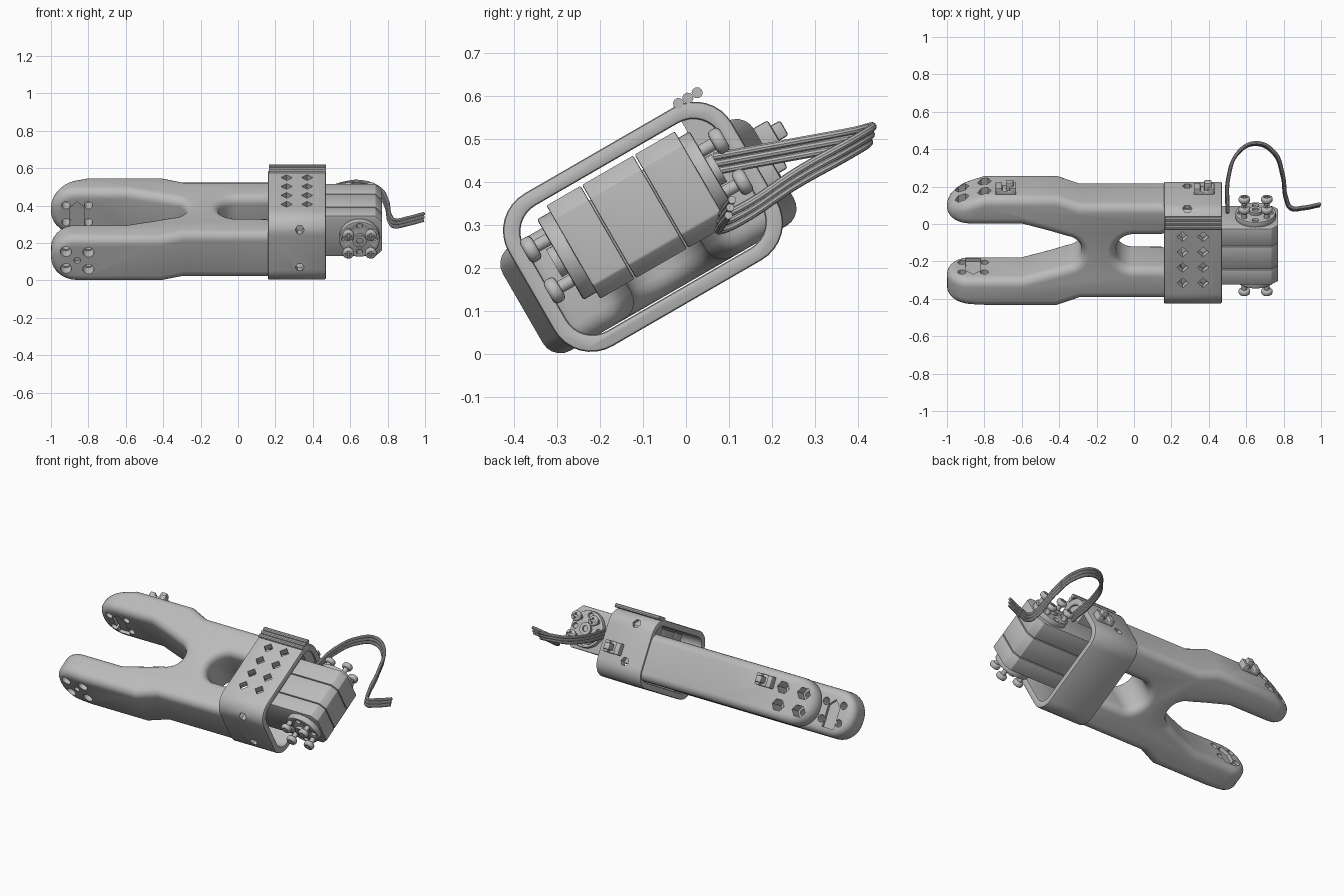
import bpy, bmesh, math
from mathutils import Matrix, Vector

cube = bpy.data.objects.get("Cube")
if cube:
    bpy.data.objects.remove(cube, do_unlink=True)

grey = bpy.data.materials.new("plain grey")
grey.use_nodes = True
COLOUR = (0.5, 0.5, 0.5, 1)
grey.diffuse_color = COLOUR
grey.node_tree.nodes["Principled BSDF"].inputs["Base Color"].default_value = COLOUR

# Tilted working frame: x along the gripper, u across it, v through its thickness
FRAME = Matrix.Translation((0, -0.1, 0.295)) @ Matrix.Rotation(math.radians(30), 4, 'X')
AXES = {'x': lambda p, q, d: (d, p, q),
        'u': lambda p, q, d: (p, d, q),
        'v': lambda p, q, d: (p, q, d)}


def select(ob):
    bpy.ops.object.select_all(action='DESELECT')
    ob.select_set(True)
    bpy.context.view_layer.objects.active = ob


def finish(ob):
    select(ob)
    bpy.ops.object.shade_smooth_by_angle(angle=math.radians(35))


def prism(name, outlines, axis, ranges, tip_round=0):
    """Extrude each outline along an axis over each (start, end) range."""
    bm = bmesh.new()
    for start, end in ranges:
        for line in outlines:
            low = [bm.verts.new(AXES[axis](p, q, start)) for p, q in line]
            top = [bm.verts.new(AXES[axis](p, q, end)) for p, q in line]
            bm.faces.new(low)
            bm.faces.new(top)
            for i in range(len(line)):
                j = (i + 1) % len(line)
                bm.faces.new((low[i], low[j], top[j], top[i]))
    bmesh.ops.recalc_face_normals(bm, faces=bm.faces)
    if tip_round:
        tips = [e for e in bm.edges if all(v.co.x < -0.999 for v in e.verts)
                and abs(e.verts[0].co.z - e.verts[1].co.z) < 0.001]
        bmesh.ops.bevel(bm, geom=tips, offset=tip_round, segments=7,
                        profile=0.5, affect='EDGES')
    mesh = bpy.data.meshes.new(name)
    bm.to_mesh(mesh)
    bm.free()
    mesh.materials.append(grey)
    ob = bpy.data.objects.new(name, mesh)
    bpy.context.collection.objects.link(ob)
    ob.matrix_world = FRAME
    return ob


def bevel(ob, width, segments, limit=60):
    mod = ob.modifiers.new("round", 'BEVEL')
    mod.width, mod.segments = width, segments
    mod.limit_method, mod.angle_limit = 'ANGLE', math.radians(limit)
    mod.use_clamp_overlap = False
    select(ob)
    bpy.ops.object.modifier_apply(modifier=mod.name)


def cut(ob, outlines, axis, ranges):
    tool = prism("cutter", outlines, axis, ranges)
    tool.hide_render = True
    mod = ob.modifiers.new("cut", 'BOOLEAN')
    mod.operation, mod.solver, mod.object = 'DIFFERENCE', 'EXACT', tool
    bpy.context.view_layer.update()
    select(ob)
    bpy.ops.object.modifier_apply(modifier=mod.name)
    bpy.data.objects.remove(tool, do_unlink=True)


def ring(p, q, r, n, turn=0):
    return [(p + r * math.cos(math.tau * i / n + turn),
             q + r * math.sin(math.tau * i / n + turn)) for i in range(n)]


def rect(p, q, a, b):
    return [(p - a, q - b), (p + a, q - b), (p + a, q + b), (p - a, q + b)]


def round_rect(a, b, r, n=8):
    pts = []
    for k, (sp, sq) in enumerate(((1, 1), (-1, 1), (-1, -1), (1, -1))):
        for i in range(n + 1):
            t = math.pi / 2 * (k + i / n)
            pts.append((sp * (a - r) + r * math.cos(t), sq * (b - r) + r * math.sin(t)))
    return pts


# Forked body: one half of the plan, from the hole round to the slot
def half(side, tip):
    turns = [math.pi / 2 * (i + 0.5) / 7 for i in range(7)]
    pts = [(-0.1 * math.cos(t), 0.1 * math.sin(t)) for t in turns]
    pts += [(0.15, 0.1), (0.25, 0.15), (0.25, 0.29), (-0.29, 0.29), (-0.41, 0.337),
            (-0.8, 0.337), (-1, tip), (-1, 0.165), (-0.6, 0.165), (-0.45, 0.12)]
    pts += [(-0.37 + 0.09 * math.cos(t), 0.09 * math.sin(t)) for t in reversed(turns)]
    return [(x, side * u) for x, u in pts]


MID = -0.025
body = prism("forked_body", [half(1, 0.265) + half(-1, 0.325)[::-1]], 'v',
             [(MID - 0.14, MID + 0.14)], tip_round=0.13)
bevel(body, 0.047, 5)

# Screw holes, nut pockets and arrow recesses in the two finger tips
grid = [(-0.86 + i * 0.06, MID + j * 0.052) for i in (-1, 1) for j in (-1, 1)]
cut(body, [ring(x, v, 0.022, 16) for x, v in grid], 'u', [(-0.5, 0.5)])
cut(body, [ring(x, v, 0.037, 6) for x, v in grid], 'u', [(0.235, 0.5)])
cut(body, [ring(x, v, 0.03, 16) for x, v in grid], 'u', [(-0.5, -0.27)])
arrow = [(-0.9, -0.12), (-0.82, -0.12), (-0.82, 0.01), (-0.86, 0.05), (-0.9, 0.01)]
cut(body, [arrow], 'u', [(-0.185, -0.1), (0.1, 0.185)])
cut(body, [ring(-0.86, MID, 0.018, 16)], 'u', [(-0.5, -0.31)])
finish(body)

# Sleeve around the base of the body, with diamond vents and side holes
sleeve = prism("sleeve", [round_rect(0.3, 0.205, 0.1)], 'x', [(0.16, 0.47)])
cut(sleeve, [round_rect(0.262, 0.168, 0.07)], 'x', [(0.1, 0.6)])
bevel(sleeve, 0.008, 2)
vents = [ring(x, u, 0.03, 4) for x in (0.26, 0.37) for u in (-0.13, -0.035, 0.06, 0.155)]
cut(sleeve, vents, 'v', [(0.1, 0.3)])
cut(sleeve, [ring(0.33, v, 0.024, 6) for v in (-0.087, 0.14)], 'u', [(-0.5, -0.15)])
cut(sleeve, [ring(0.285, v, 0.026, 6) for v in (-0.087, 0.14)], 'u', [(0.15, 0.5)])
finish(sleeve)

# Ribs along the upper edge of the sleeve
ribs = prism("sleeve_ribs", [ring(u, 0.207, 0.013, 10) for u in (0.215, 0.24, 0.265)],
             'x', [(0.165, 0.47)])
finish(ribs)

# Solid corner inside the sleeve, behind the motor
corner = prism("sleeve_corner", [[(0.2, 0.03), (0.28, 0.03), (0.28, 0.13),
                                  (0.23, 0.185), (0.2, 0.185)]], 'x', [(0.17, 0.46)])
finish(corner)

# Cable clips on the rear side
for name, x, v, u in (("finger_clip", -0.685, 0.035, 0.325), ("sleeve_clip", 0.375, -0.03, 0.285)):
    clip = prism(name, [rect(x, v, 0.055, 0.035)], 'u', [(u, u + 0.05)])
    cut(clip, [rect(x, v, 0.02, 0.1)], 'u', [(u + 0.03, u + 0.1)])
    bevel(clip, 0.006, 2)
    finish(clip)
    hook = prism(name + "_hook", [rect(x + 0.02, v, 0.02, 0.02)], 'u', [(u, u + 0.075)])
    bevel(hook, 0.006, 2)
    finish(hook)

# Motor case in three slices with fine seams, bevelled at the free end
case = [(0.25, -0.095), (0.735, -0.095), (0.77, -0.06), (0.77, 0.12), (0.735, 0.155), (0.25, 0.155)]
motor = prism("motor_case", [case], 'u', [(-0.17, -0.078), (-0.074, 0.063), (0.067, 0.175)])
bevel(motor, 0.004, 2, 40)
finish(motor)

# Round horns with bosses and crossed screws on both sides of the motor
HX, HV = 0.65, 0.03
screw_spots = [(HX + i * 0.06, HV + j * 0.055) for i in (-1, 1) for j in (-1, 1)]


def both(start, end):
    return [(-end, -start), (start, end)]


horns = prism("horn_discs", [ring(HX, HV, 0.108, 40)], 'u', both(0.165, 0.205))
cut(horns, [ring(HX + x, HV + v, 0.016, 12) for x, v in
            ((0.08, 0), (-0.08, 0), (0, 0.08), (0, -0.08))], 'u', both(0.19, 0.3))
bevel(horns, 0.005, 2)
finish(horns)
bosses = prism("horn_bosses", [ring(HX, HV, 0.037, 24)], 'u', both(0.2, 0.222))
cut(bosses, [ring(HX, HV, 0.018, 16)], 'u', both(0.21, 0.3))
finish(bosses)
shafts = prism("screw_shafts", [ring(x, v, 0.015, 14) for x, v in screw_spots], 'u', both(0.195, 0.245))
finish(shafts)
heads = prism("screw_heads", [ring(x, v, 0.031, 20) for x, v in screw_spots], 'u', both(0.237, 0.268))
bevel(heads, 0.011, 3)


def cross(x, v, w=0.005, r=0.018):
    arm = [(r, -w), (r, w), (w, w)]
    pts = []
    for k in range(4):
        c, s = round(math.cos(k * math.pi / 2)), round(math.sin(k * math.pi / 2))
        pts += [(x + c * p - s * q, v + s * p + c * q) for p, q in arm]
    return pts


cut(heads, [cross(x, v) for x, v in screw_spots], 'u', both(0.257, 0.3))
finish(heads)

# Three-strand cable looping out behind the motor
path = [(0.5, 0.06, 0.44), (0.505, 0.25, 0.475), (0.56, 0.385, 0.5), (0.65, 0.43, 0.51),
        (0.745, 0.385, 0.48), (0.795, 0.26, 0.41), (0.815, 0.13, 0.325),
        (0.84, 0.085, 0.305), (0.9, 0.085, 0.315), (0.995, 0.103, 0.34)]
curve = bpy.data.curves.new("cable", 'CURVE')
curve.dimensions = '3D'
curve.bevel_depth, curve.bevel_resolution, curve.resolution_u = 0.0095, 3, 8
curve.use_fill_caps = True
for k in (-1, 0, 1):
    spline = curve.splines.new('BEZIER')
    spline.bezier_points.add(len(path) - 1)
    for point, co in zip(spline.bezier_points, path):
        point.co = Vector(co) + Vector((0.002, 0.004, 0.018)) * k
        point.handle_left_type = point.handle_right_type = 'AUTO'
curve.materials.append(grey)
cable = bpy.data.objects.new("cable", curve)
bpy.context.collection.objects.link(cable)
select(cable)
bpy.ops.object.convert(target='MESH')
finish(bpy.context.view_layer.objects.active)
